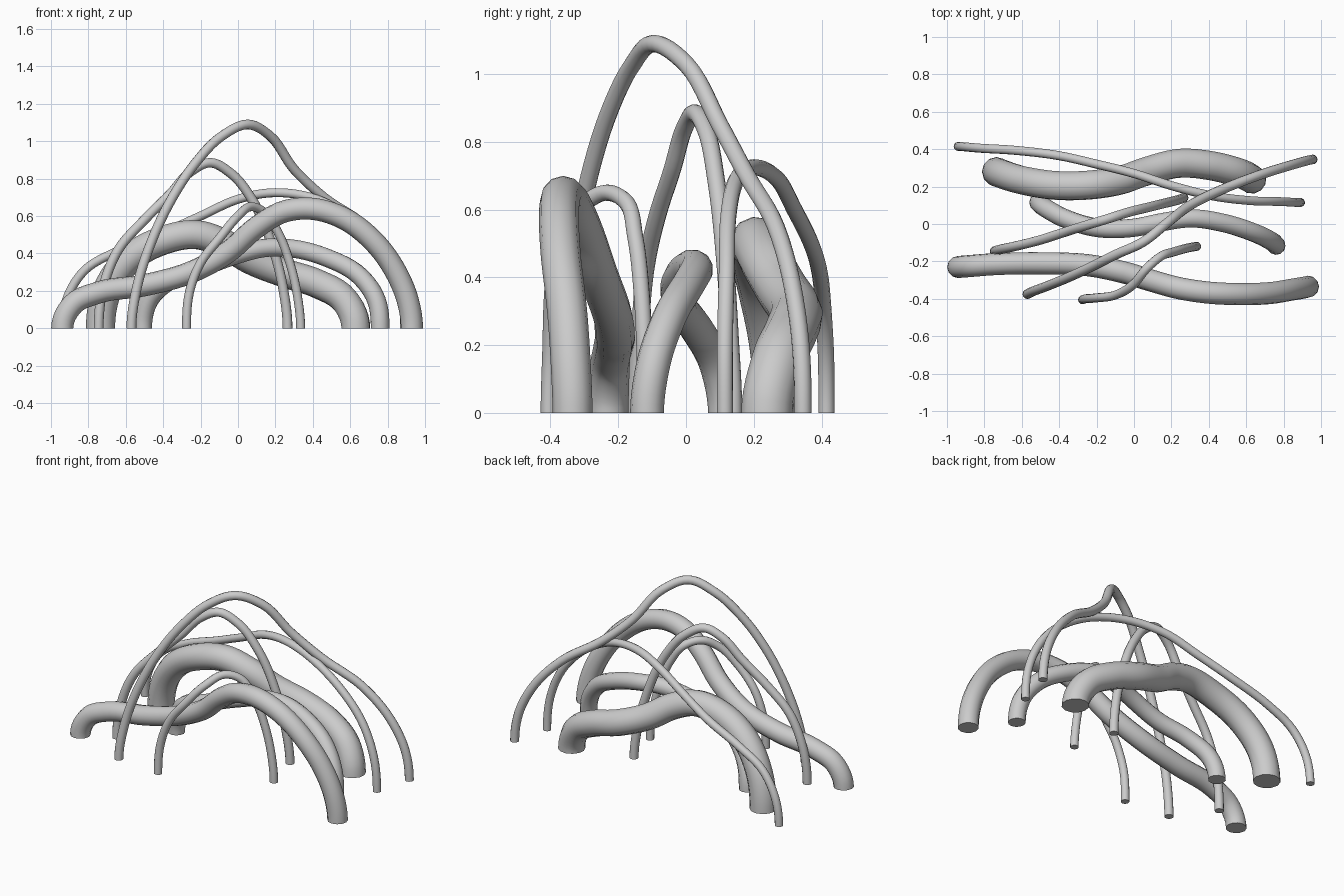
import bpy
from mathutils import Vector


def tube(name, radius, path):
    """Smooth arched tube through the points, both feet upright on the ground."""
    cu = bpy.data.curves.new(name, 'CURVE')
    cu.dimensions = '3D'
    cu.bevel_depth = radius
    cu.bevel_resolution = 4
    cu.resolution_u = 6
    cu.use_fill_caps = True
    cu.twist_mode = 'MINIMUM'
    sp = cu.splines.new('BEZIER')
    sp.bezier_points.add(len(path) - 1)
    pts = [Vector(p) for p in path]
    n = len(pts)
    for i, bp in enumerate(sp.bezier_points):
        p, a, b = pts[i], pts[max(i - 1, 0)], pts[min(i + 1, n - 1)]
        if i == 0:
            t = Vector((0, 0, 1))
        elif i == n - 1:
            t = Vector((0, 0, -1))
        else:
            d0, d1 = (p - a).length, (b - p).length
            t = ((p - a) / d0 * d1 + (b - p) / d1 * d0).normalized()
        bp.handle_left_type = bp.handle_right_type = 'FREE'
        bp.co = p
        bp.handle_left = p - t * ((p - a).length or 0.1) / 3
        bp.handle_right = p + t * ((b - p).length or 0.1) / 3
    sp.use_smooth = True
    ob = bpy.data.objects.new(name, cu)
    bpy.context.collection.objects.link(ob)
    return ob


# Thick arches
tube("thick_back_arch", 0.078, [
    (-.735, .28, 0), (-.70, .265, .2), (-.58, .23, .37), (-.40, .205, .47),
    (-.22, .21, .50), (-.07, .235, .45), (.06, .28, .37), (.25, .325, .295),
    (.42, .31, .24), (.57, .27, .15), (.63, .24, 0)])
tube("thick_front_arch", 0.059, [
    (-.94, -.23, 0), (-.88, -.225, .13), (-.75, -.215, .19), (-.50, -.21, .23),
    (-.25, -.22, .30), (-.05, -.26, .41), (.10, -.305, .54), (.25, -.345, .625),
    (.38, -.365, .64), (.55, -.375, .595), (.72, -.37, .47), (.85, -.35, .29),
    (.91, -.34, .14), (.93, -.335, 0)])
tube("middle_arch", 0.05, [
    (-.51, .115, 0), (-.48, .09, .14), (-.37, .03, .25), (-.20, -.02, .32),
    (0, -.02, .395), (.15, .01, .43), (.30, .03, .425), (.48, .005, .375),
    (.65, -.05, .28), (.74, -.095, .15), (.76, -.115, 0)])

# Thin arches
tube("long_thin_back_arch", 0.024, [
    (-.94, .415, 0), (-.91, .413, .17), (-.82, .405, .31), (-.65, .395, .41),
    (-.40, .365, .51), (-.20, .32, .60), (0, .27, .69), (.20, .205, .725),
    (.42, .15, .69), (.62, .125, .58), (.78, .12, .41), (.87, .115, .2),
    (.89, .115, 0)])
tube("tall_diagonal_arch", 0.026, [
    (-.57, -.375, 0), (-.54, -.36, .22), (-.46, -.33, .47), (-.35, -.285, .70),
    (-.23, -.23, .88), (-.09, -.16, 1.025), (.05, -.095, 1.09), (.17, 0, 1.03),
    (.30, .10, .85), (.46, .18, .70), (.68, .265, .55), (.84, .315, .37),
    (.93, .34, .18), (.955, .345, 0)])
tube("short_diagonal_arch", 0.026, [
    (-.745, -.145, 0), (-.72, -.137, .22), (-.64, -.12, .42), (-.50, -.085, .58),
    (-.36, -.04, .72), (-.25, -.005, .84), (-.15, .025, .885), (-.04, .06, .83),
    (.08, .09, .68), (.18, .115, .45), (.24, .13, .22), (.265, .14, 0)])
tube("small_front_arch", 0.024, [
    (-.275, -.405, 0), (-.26, -.40, .19), (-.20, -.395, .35), (-.10, -.38, .48),
    (0, -.32, .60), (.07, -.235, .65), (.14, -.175, .62), (.21, -.15, .52),
    (.28, -.13, .34), (.32, -.122, .16), (.335, -.12, 0)])
